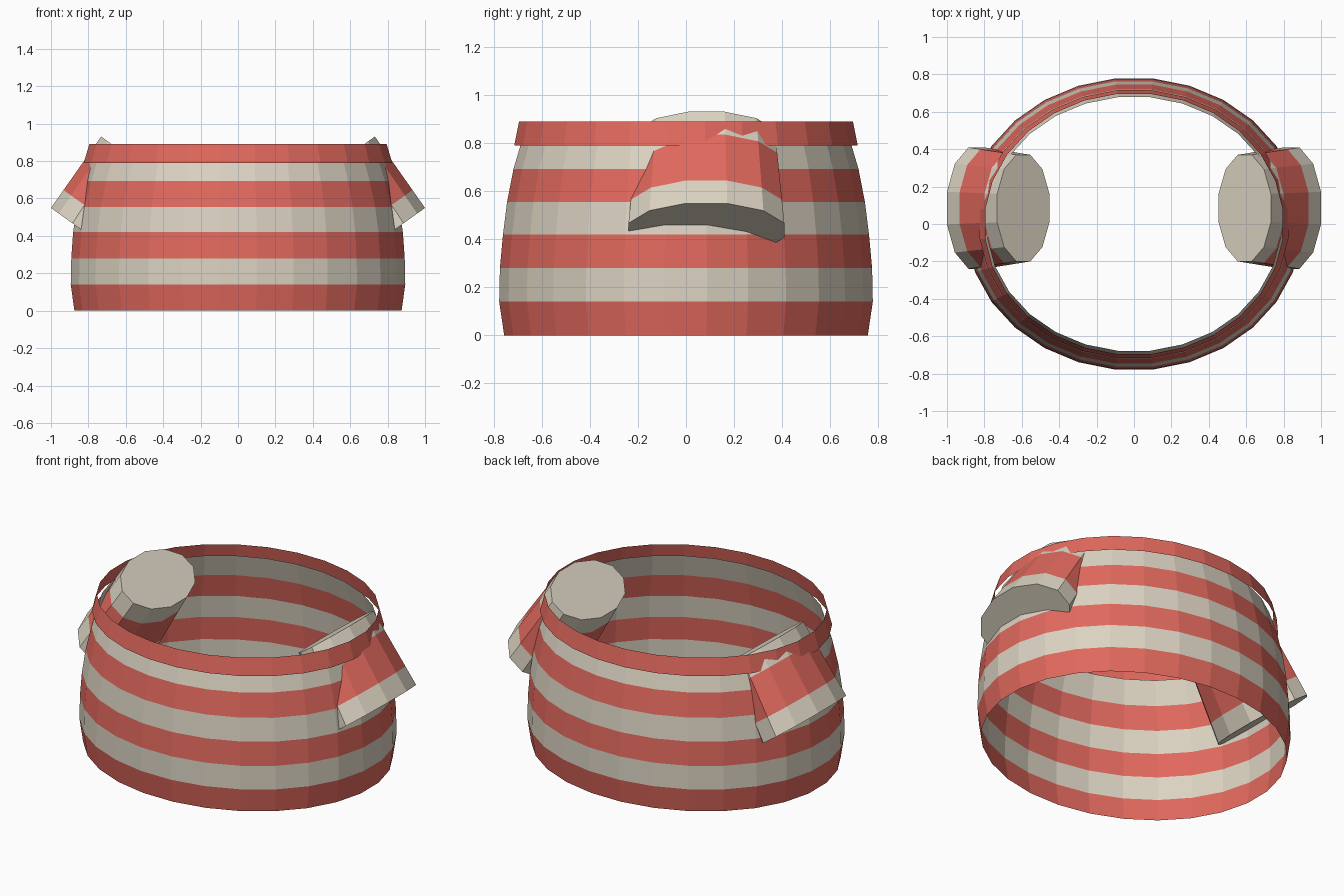
import bpy, math
from mathutils import Vector

if "Cube" in bpy.data.objects:
    bpy.data.objects.remove(bpy.data.objects["Cube"])


def make_material(name, rgb):
    m = bpy.data.materials.new(name)
    m.diffuse_color = (*rgb, 1.0)
    m.use_nodes = True
    m.node_tree.nodes["Principled BSDF"].inputs["Base Color"].default_value = m.diffuse_color
    return m


RED = make_material("coral red", (0.75, 0.14, 0.11))
CREAM = make_material("cream", (0.71, 0.65, 0.54))


def loft(name, rings, bands, capped=False):
    """Join rings of points into a flat shaded striped tube."""
    n = len(rings[0])
    verts = [p for ring in rings for p in ring]
    faces, colours = [], []
    for r in range(len(rings) - 1):
        for i in range(n):
            j = (i + 1) % n
            faces.append((r * n + i, r * n + j, (r + 1) * n + j, (r + 1) * n + i))
            colours.append(bands[r])
    if capped:
        last = (len(rings) - 1) * n
        faces.append(tuple(reversed(range(n))))
        faces.append(tuple(range(last, last + n)))
        colours += [bands[0], bands[-1]]
    me = bpy.data.meshes.new(name)
    me.from_pydata(verts, [], faces)
    me.materials.append(RED)
    me.materials.append(CREAM)
    me.polygons.foreach_set("material_index", colours)
    ob = bpy.data.objects.new(name, me)
    bpy.context.collection.objects.link(ob)
    return ob


def ellipse(centre, u, v, n):
    """Ring with flats, not corners, on its main axes."""
    angles = [(i + 0.5) * math.tau / n for i in range(n)]
    return [centre + u * math.cos(a) + v * math.sin(a) for a in angles]


def level_ring(rx, ry, z):
    return ellipse(Vector((0, 0, z)), Vector((rx, 0, 0)), Vector((0, ry, 0)), 28)


# Striped shirt body, open at both ends
body = [(0.88, 0.762, 0.0), (0.90, 0.783, 0.14), (0.897, 0.78, 0.28),
        (0.887, 0.767, 0.42), (0.866, 0.75, 0.555), (0.832, 0.723, 0.693),
        (0.787, 0.682, 0.83)]
loft("shirt_body", [level_ring(*p) for p in body], [0, 1, 0, 1, 0, 1])

# Loose collar band
loft("collar", [level_ring(0.83, 0.72, 0.79), level_ring(0.80, 0.70, 0.89)], [0])

# Tapered striped sleeves running through the body wall, mirrored in x
for side, label in ((1, "right"), (-1, "left")):
    outer, inner = Vector((0.843, 0.085, 0.437)), Vector((0.592, 0.085, 0.831))
    across = Vector((0.813, 0, 0.582))
    rings = []
    for t in (0.0, 0.25, 0.75, 1.0):
        depth = 0.20 + (0.178 - 0.20) * t
        width = 0.336 + (0.295 - 0.336) * t
        ring = ellipse(outer.lerp(inner, t), across * depth, Vector((0, width, 0)), 12)
        ring = [Vector((p.x * side, p.y, p.z)) for p in ring]
        # Keep the winding outward on the mirrored side
        rings.append(ring[::-1] if side > 0 else ring)
    loft(label + "_sleeve", rings, [1, 0, 1], capped=True)
